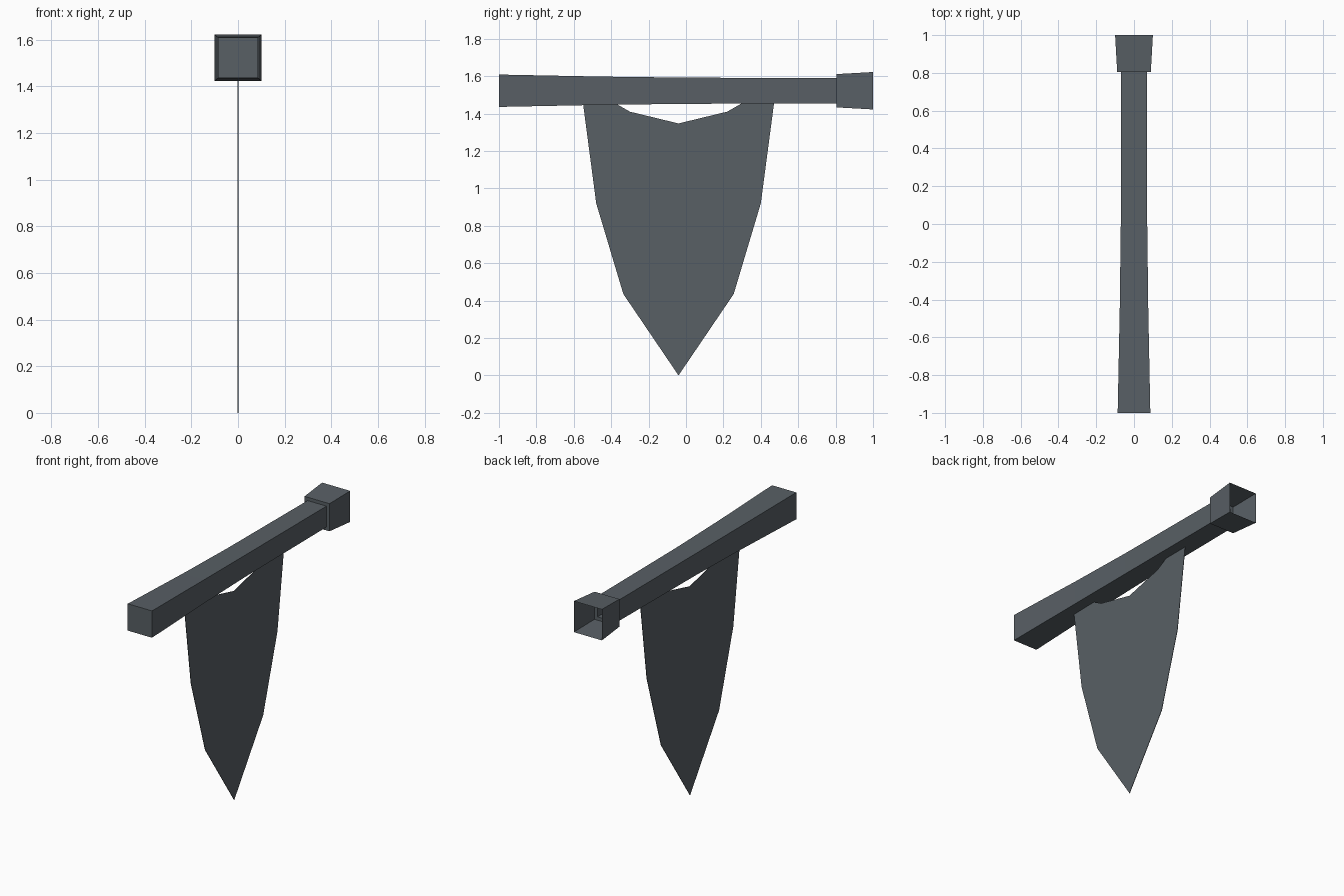
import bpy, bmesh

cube = bpy.data.objects.get("Cube")
if cube:
    bpy.data.objects.remove(cube, do_unlink=True)

# One slate grey for everything
slate = bpy.data.materials.new("slate_grey")
slate.use_nodes = True
colour = (0.098, 0.115, 0.130, 1)
slate.diffuse_color = colour
slate.node_tree.nodes["Principled BSDF"].inputs["Base Color"].default_value = colour

POLE_Z = 1.522


def finish(bm, name):
    mesh = bpy.data.meshes.new(name)
    bm.to_mesh(mesh)
    bm.free()
    mesh.materials.append(slate)
    obj = bpy.data.objects.new(name, mesh)
    bpy.context.collection.objects.link(obj)
    return obj


def square_tube(name, sections, cap_start):
    """Square rings of (y, half width) bridged along y."""
    bm = bmesh.new()
    rings = []
    for y, h in sections:
        corners = ((-h, -h), (h, -h), (h, h), (-h, h))
        rings.append([bm.verts.new((x, y, POLE_Z + z)) for x, z in corners])
    for a, b in zip(rings, rings[1:]):
        for i in range(4):
            j = (i + 1) % 4
            bm.faces.new((a[j], a[i], b[i], b[j]))
    if cap_start:
        bm.faces.new(rings[0])
    bm.normal_update()
    return finish(bm, name)


# Tapered pole, closed at the front, running into the socket
square_tube("pole", [(-1, 0.0865), (-0.45, 0.0755), (0, 0.07), (0.805, 0.0675)], True)

# Flared open socket with a stepped shoulder
square_tube("socket", [(0.805, 0.0675), (0.805, 0.089), (1, 0.1)], False)

# Hanging pennant: half outline (offset from its centre line, z), mirrored
CENTRE_Y = -0.04
half = [(0.295, 0.435), (0.44, 0.92), (0.51, 1.45), (0.514, 1.48),
        (0.385, 1.48), (0.33, 1.45), (0.26, 1.41)]
outline = ([(0, 0)] + half + [(0, 1.347)]
           + [(-d, z) for d, z in reversed(half)])
bm = bmesh.new()
bm.faces.new([bm.verts.new((0, CENTRE_Y + d, z)) for d, z in outline])
pennant = finish(bm, "pennant")
cloth = pennant.modifiers.new("thickness", 'SOLIDIFY')
cloth.thickness = 0.003
cloth.offset = 0
